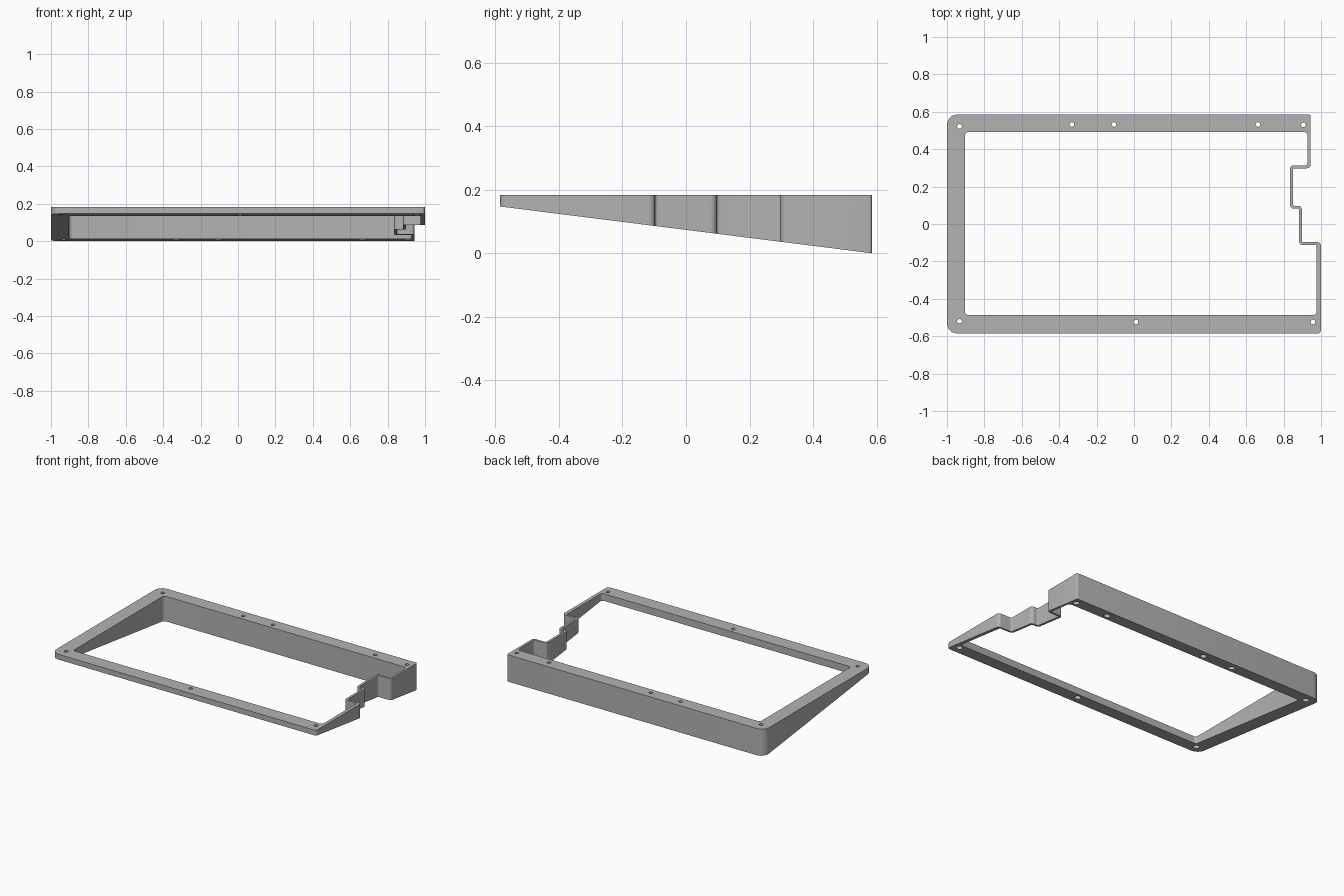
import bpy, bmesh, math
from mathutils import Vector

cube = bpy.data.objects.get("Cube")
if cube:
    bpy.data.objects.remove(cube)

TOP = 0.183
HALF_DEPTH = 0.585


def underside(y):
    return 0.147 * (HALF_DEPTH - y) / (2 * HALF_DEPTH)


def rounded(corners, steps=6):
    """Polygon with each (x, y, radius) corner replaced by an arc."""
    pts = []
    for i, (x, y, r) in enumerate(corners):
        p = Vector((x, y))
        a = (Vector(corners[i - 1][:2]) - p).normalized()
        b = (Vector(corners[(i + 1) % len(corners)][:2]) - p).normalized()
        centre = p + (a + b) * r
        for k in range(steps + 1):
            t = k / steps * math.pi / 2
            pts.append(centre - b * r * math.cos(t) - a * r * math.sin(t))
    return pts


def circle(x, y, r, n=20):
    return [Vector((x + r * math.cos(2 * math.pi * i / n),
                    y + r * math.sin(2 * math.pi * i / n))) for i in range(n)]


def ring(bm, pts, height):
    return [bm.verts.new((p.x, p.y, height(p.y))) for p in pts]


def bridge(bm, a, b):
    for i in range(len(a)):
        bm.faces.new((a[i - 1], a[i], b[i], b[i - 1]))


def cap(bm, rings, normal):
    edges = []
    for r in rings:
        for i in range(len(r)):
            e = bm.edges.get((r[i - 1], r[i]))
            edges.append(e or bm.edges.new((r[i - 1], r[i])))
    bmesh.ops.triangle_fill(bm, edges=edges, normal=normal)


# Frame outlines: stepped thin wall on the left, wide rails elsewhere
BIG, S, L = 0.055, 0.008, 0.02
outer = rounded([(-1, -.585, BIG), (1, -.585, L), (1, -.097, L), (.898, -.097, S),
                 (.898, .097, L), (.85, .097, S), (.85, .298, S), (.944, .298, L),
                 (.944, .585, S), (-1, .585, BIG)])
inner = rounded([(-.904, -.487, L), (.977, -.487, L), (.977, -.112, S), (.882, -.112, L),
                 (.882, .082, S), (.834, .082, L), (.834, .314, L), (.928, .314, S),
                 (.928, .492, L), (-.904, .492, L)])

# Screw holes, wider where they open underneath
holes = [(-.933, .522), (-.332, .532), (-.107, .532), (.663, .532),
         (.906, .53), (-.933, -.52), (.01, -.524), (.957, -.524)]
HOLE, BORE, BORE_DEPTH = 0.0125, 0.021, 0.02

bm = bmesh.new()
tops, bottoms = [], []
for outline in (outer, inner):
    t, b = ring(bm, outline, lambda y: TOP), ring(bm, outline, underside)
    bridge(bm, t, b)
    tops.append(t)
    bottoms.append(b)
for x, y in holes:
    small, wide = circle(x, y, HOLE), circle(x, y, BORE)
    ledge = lambda v: underside(v) + BORE_DEPTH
    rings = [ring(bm, small, lambda v: TOP), ring(bm, small, ledge),
             ring(bm, wide, ledge), ring(bm, wide, underside)]
    for a, b in zip(rings, rings[1:]):
        bridge(bm, a, b)
    tops.append(rings[0])
    bottoms.append(rings[-1])
cap(bm, tops, (0, 0, 1))
cap(bm, bottoms, (0, 0, -1))
bmesh.ops.recalc_face_normals(bm, faces=bm.faces)

mesh = bpy.data.meshes.new("wedge_frame")
bm.to_mesh(mesh)
bm.free()
frame = bpy.data.objects.new("wedge_frame", mesh)
bpy.context.collection.objects.link(frame)

# Plain grey
grey = bpy.data.materials.new("grey")
grey.use_nodes = True
colour = (0.45, 0.45, 0.45, 1)
grey.diffuse_color = colour
grey.node_tree.nodes["Principled BSDF"].inputs["Base Color"].default_value = colour
mesh.materials.append(grey)

bpy.ops.object.select_all(action="DESELECT")
frame.select_set(True)
bpy.context.view_layer.objects.active = frame
bpy.ops.object.shade_smooth_by_angle(angle=math.radians(30))
